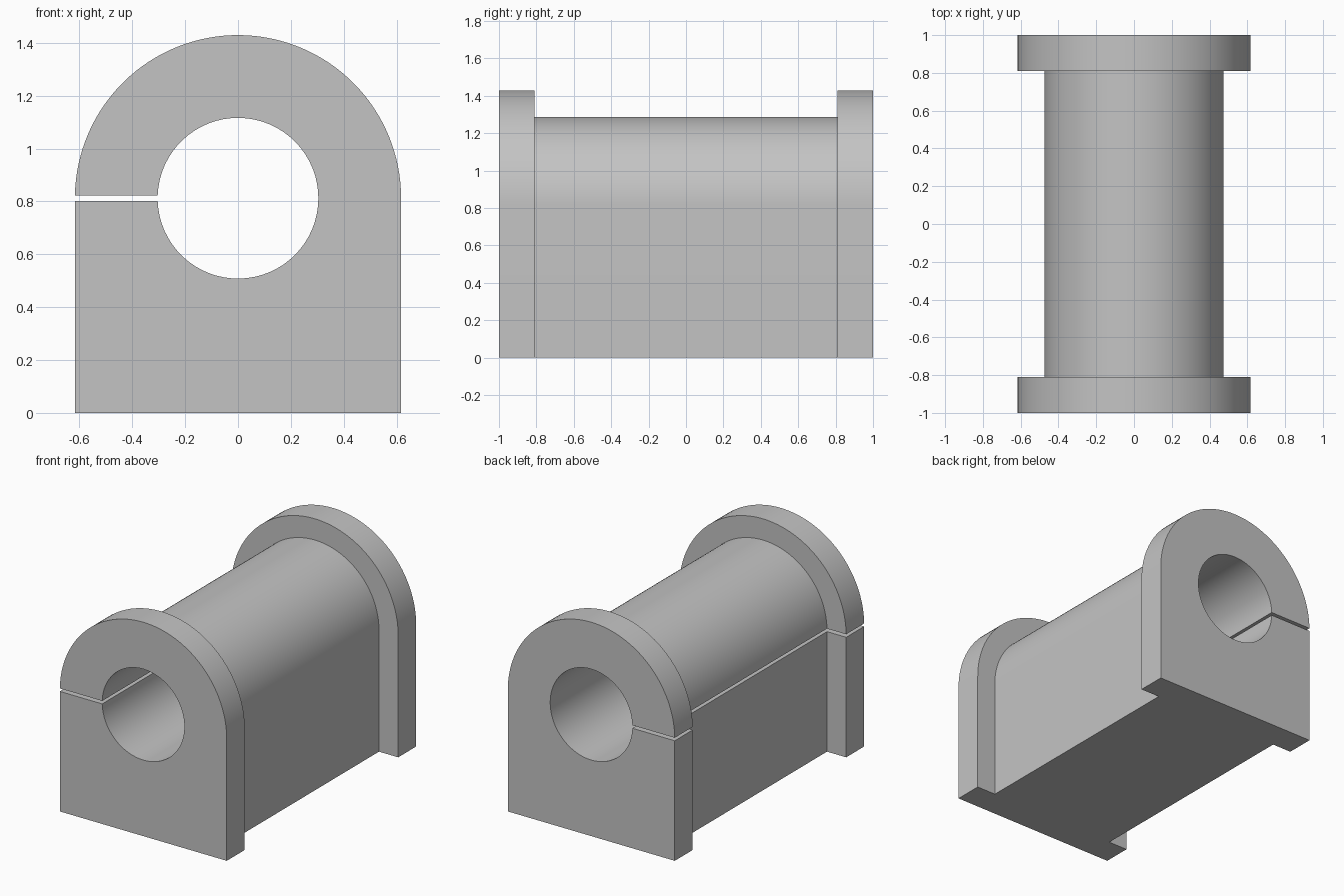
import bpy, bmesh, math

cube = bpy.data.objects.get("Cube")
if cube:
    bpy.data.objects.remove(cube)

AXIS_Z = 0.812
BORE = 0.304
FLANGE, BODY = 0.617, 0.475
HALF_SLIT = 0.01
SEGS = 64

steel = bpy.data.materials.new("plain grey")
steel.use_nodes = True
colour = (0.55, 0.55, 0.55, 1)
steel.diffuse_color = colour
steel.node_tree.nodes["Principled BSDF"].inputs["Base Color"].default_value = colour


def arc(radius, start, end):
    """Points on a circle around the bore axis."""
    angles = [start + (end - start) * i / SEGS for i in range(SEGS + 1)]
    return [(radius * math.cos(a), AXIS_Z + radius * math.sin(a)) for a in angles]


def outline(radius):
    """Flat-based arch, open at the slit on the right side."""
    top_end = math.pi - math.asin(HALF_SLIT / radius)
    return [(-radius, AXIS_Z - HALF_SLIT), (-radius, 0), (radius, 0)] + arc(radius, 0, top_end)


# Section: arched outside, then back around the bore
bore_end = math.pi - math.asin(HALF_SLIT / BORE)
bore = arc(BORE, bore_end, -bore_end)
outer_count = len(outline(BODY))

bm = bmesh.new()


def ring(radius, y):
    return [bm.verts.new((x, y, z)) for x, z in outline(radius) + bore]


def bridge(a, b, count, closed):
    n = len(a)
    for i in range(count if closed else count - 1):
        j = (i + 1) % n
        bm.faces.new((a[i], a[j], b[j], b[i]))


# Front flange, body and back flange along y
stations = [(FLANGE, -1), (FLANGE, -0.81), (BODY, -0.81),
            (BODY, 0.81), (FLANGE, 0.81), (FLANGE, 1)]
rings = [ring(r, y) for r, y in stations]
for k in range(len(rings) - 1):
    is_step = stations[k][1] == stations[k + 1][1]
    if is_step:
        bridge(rings[k], rings[k + 1], outer_count, False)
    else:
        bridge(rings[k], rings[k + 1], len(rings[k]), True)

# End faces
bm.faces.new(rings[0])
bm.faces.new(rings[-1])
bmesh.ops.remove_doubles(bm, verts=bm.verts, dist=0.0001)
bmesh.ops.recalc_face_normals(bm, faces=bm.faces)

mesh = bpy.data.meshes.new("split_sleeve")
bm.to_mesh(mesh)
bm.free()
mesh.materials.append(steel)
sleeve = bpy.data.objects.new("split_sleeve", mesh)
bpy.context.collection.objects.link(sleeve)

bpy.ops.object.select_all(action="DESELECT")
sleeve.select_set(True)
bpy.context.view_layer.objects.active = sleeve
bpy.ops.object.shade_smooth_by_angle(angle=math.radians(30))
